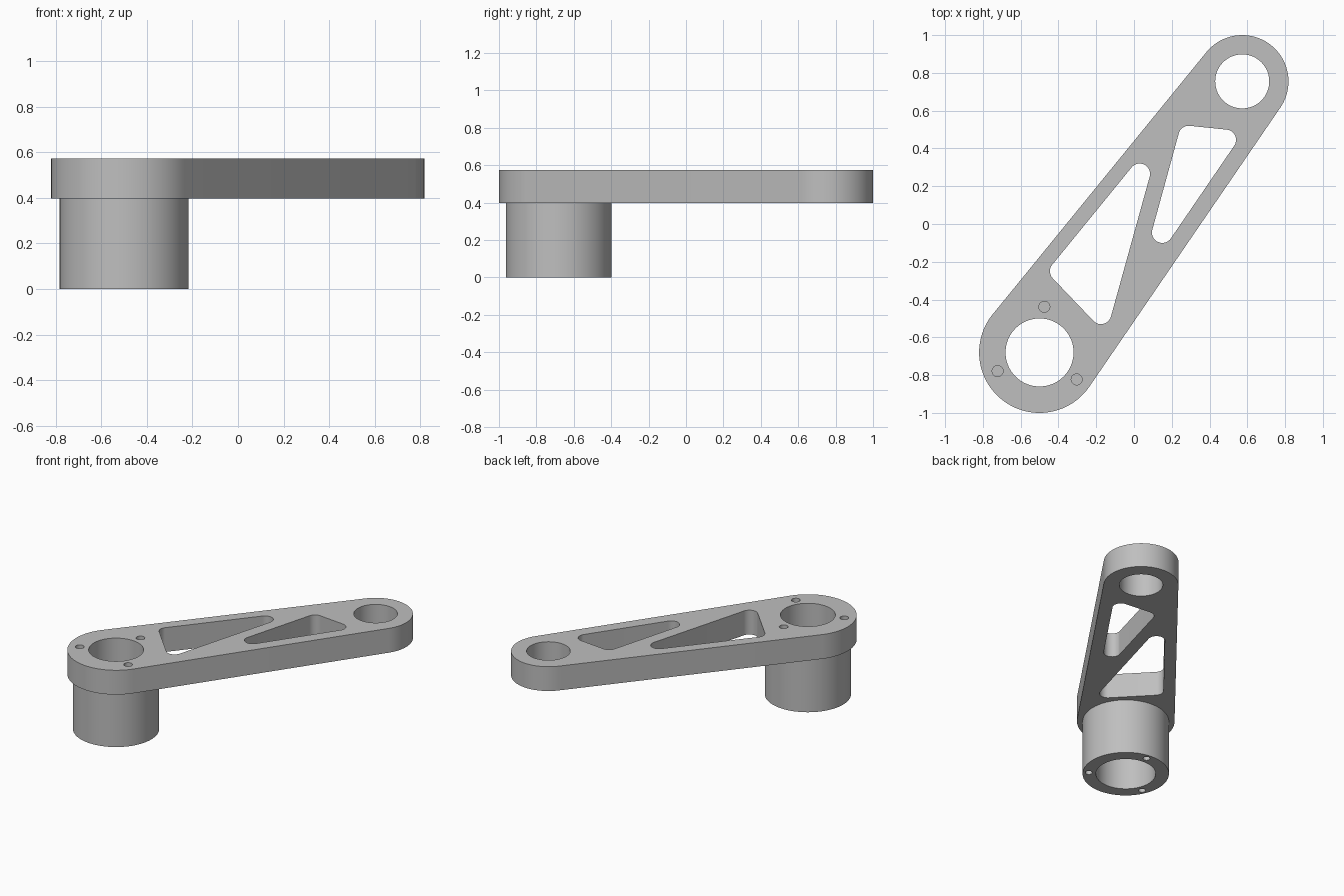
import bpy, bmesh
from math import cos, sin, pi, radians
from mathutils import Vector
from mathutils.geometry import convex_hull_2d

if "Cube" in bpy.data.objects:
    bpy.data.objects.remove(bpy.data.objects["Cube"])

metal = bpy.data.materials.new("light_grey_metal")
metal.use_nodes = True
GREY = (0.52, 0.52, 0.52, 1)
metal.diffuse_color = GREY
metal.node_tree.nodes["Principled BSDF"].inputs["Base Color"].default_value = GREY

HUB = (-0.5, -0.68)
TIP = (0.573, 0.755)
ARM_BOTTOM, ARM_TOP = 0.397, 0.573


def prism(name, circles, z0, z1, segments=96):
    """Extrude the outline wrapped around a set of (x, y, radius) circles."""
    pts = [Vector((x + r * cos(2 * pi * i / segments), y + r * sin(2 * pi * i / segments)))
           for x, y, r in circles for i in range(segments)]
    outline = [pts[i] for i in convex_hull_2d(pts)]
    bm = bmesh.new()
    base = bm.faces.new([bm.verts.new((p.x, p.y, z0)) for p in outline])
    top = bmesh.ops.extrude_face_region(bm, geom=[base])["geom"]
    bmesh.ops.translate(bm, vec=(0, 0, z1 - z0),
                        verts=[g for g in top if isinstance(g, bmesh.types.BMVert)])
    bmesh.ops.recalc_face_normals(bm, faces=bm.faces)
    mesh = bpy.data.meshes.new(name)
    bm.to_mesh(mesh)
    bm.free()
    mesh.materials.append(metal)
    obj = bpy.data.objects.new(name, mesh)
    bpy.context.collection.objects.link(obj)
    return obj


def cut(target, cutters):
    """Subtract the cutters, then remove them and smooth the round walls."""
    bpy.ops.object.select_all(action="DESELECT")
    target.select_set(True)
    bpy.context.view_layer.objects.active = target
    for cutter in cutters:
        cutter.hide_render = True
        mod = target.modifiers.new("cut", "BOOLEAN")
        mod.operation, mod.solver, mod.object = "DIFFERENCE", "EXACT", cutter
        bpy.ops.object.modifier_apply(modifier=mod.name)
        bpy.data.objects.remove(cutter)
    bpy.ops.object.shade_smooth_by_angle(angle=radians(30))


def bolt_holes(radius, z0, z1):
    """Three holes evenly spaced around the hub."""
    return [prism("bolt_cutter", [(HUB[0] + 0.243 * cos(a), HUB[1] + 0.243 * sin(a), radius)], z0, z1, 32)
            for a in (radians(84 + 120 * k) for k in range(3))]


# Tapered arm with two bores, two triangular pockets and bolt holes
arm = prism("arm", [(*HUB, 0.32), (*TIP, 0.245)], ARM_BOTTOM, ARM_TOP)
R = 0.055
pockets = [[(0.03, 0.265, R), (-0.39, -0.25, R), (-0.175, -0.475, R)],
           [(0.29, 0.465, R), (0.485, 0.445, R), (0.15, -0.045, R)]]
bores = [[(*HUB, 0.18)], [(*TIP, 0.143)]]
cut(arm, [prism("arm_cutter", c, 0.3, 0.7) for c in pockets + bores] + bolt_holes(0.029, 0.3, 0.7))

# Hollow sleeve below the hub with blind bolt holes in its lower rim
sleeve = prism("sleeve", [(*HUB, 0.283)], 0, ARM_BOTTOM)
cut(sleeve, [prism("sleeve_cutter", [(*HUB, 0.196)], -0.1, 0.5)] + bolt_holes(0.023, -0.1, 0.185))
